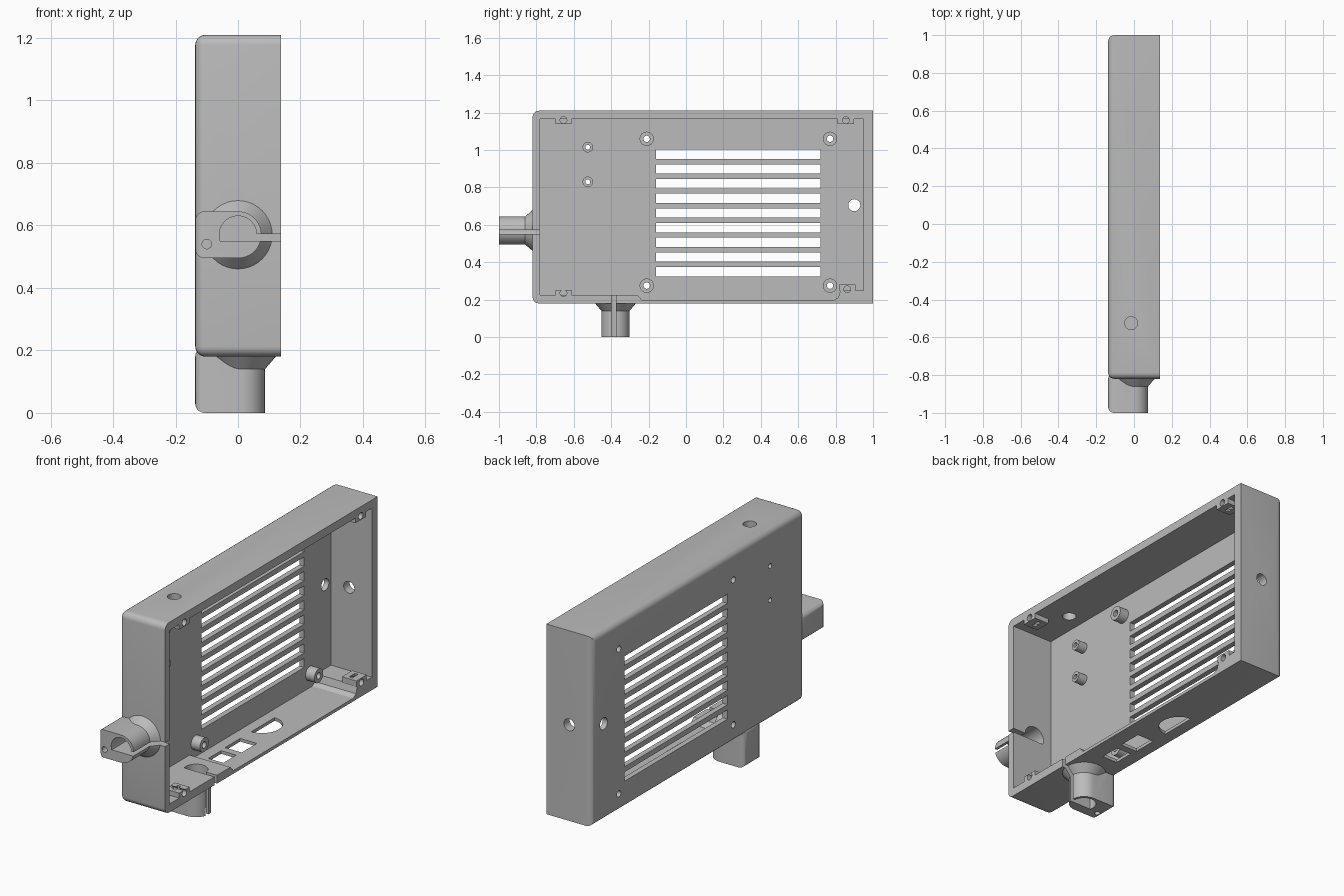
import bpy, bmesh, math
from mathutils import Matrix, Vector

cube = bpy.data.objects.get("Cube")
if cube:
    bpy.data.objects.remove(cube, do_unlink=True)

GREY = (0.5, 0.5, 0.5, 1)
mat = bpy.data.materials.new("light grey plastic")
mat.use_nodes = True
mat.diffuse_color = GREY
mat.node_tree.nodes["Principled BSDF"].inputs["Base Color"].default_value = GREY

XB, XF = -0.137, 0.137      # back plate face, open rim
PLATE = -0.108              # inner face of the back plate
Y0, Z0, Z1 = -0.82, 0.18, 1.21


def finish(name, bm):
    bmesh.ops.recalc_face_normals(bm, faces=bm.faces)
    me = bpy.data.meshes.new(name)
    bm.to_mesh(me)
    bm.free()
    me.materials.append(mat)
    ob = bpy.data.objects.new(name, me)
    bpy.context.collection.objects.link(ob)
    return ob


def place(axis, p, t):
    """Put a 2D point p at distance t along an axis."""
    v = list(p)
    v.insert("xyz".index(axis), t)
    return Vector(v)


def prism(name, pts, axis, lo, hi):
    bm = bmesh.new()
    a = [bm.verts.new(place(axis, p, lo)) for p in pts]
    b = [bm.verts.new(place(axis, p, hi)) for p in pts]
    bm.faces.new(a)
    bm.faces.new(b)
    for i in range(len(pts)):
        j = (i + 1) % len(pts)
        bm.faces.new((a[i], a[j], b[j], b[i]))
    return finish(name, bm)


def arc(c, r, a0, a1, n):
    angles = [math.radians(a0 + (a1 - a0) * i / n) for i in range(n + 1)]
    return [(c[0] + r * math.cos(a), c[1] + r * math.sin(a)) for a in angles]


def cylinder(name, c, axis, lo, hi, r, r_hi=None):
    bm = bmesh.new()
    turn = {"x": Matrix.Rotation(math.pi / 2, 4, "Y"),
            "y": Matrix.Rotation(-math.pi / 2, 4, "X"), "z": Matrix()}[axis]
    bmesh.ops.create_cone(bm, cap_ends=True, segments=40, radius1=r,
                          radius2=r if r_hi is None else r_hi, depth=hi - lo,
                          matrix=Matrix.Translation(place(axis, c, (lo + hi) / 2)) @ turn)
    return finish(name, bm)


def box(name, lo, hi, r=0, rounded=None):
    bm = bmesh.new()
    bmesh.ops.create_cube(bm, size=1)
    for v in bm.verts:
        v.co = [(l + h) / 2 + (h - l) * c for l, h, c in zip(lo, hi, v.co)]
    if rounded:
        edges = [e for e in bm.edges if rounded(e.verts[0].co, e.verts[1].co)]
        bmesh.ops.bevel(bm, geom=edges, offset=r, segments=5, profile=0.5, affect="EDGES")
    return finish(name, bm)


def combine(cutter, targets, op="DIFFERENCE"):
    for ob in targets:
        m = ob.modifiers.new("b", "BOOLEAN")
        m.operation, m.solver, m.object = op, "EXACT", cutter
        bpy.context.view_layer.update()
        me = bpy.data.meshes.new_from_object(
            ob.evaluated_get(bpy.context.evaluated_depsgraph_get()))
        ob.modifiers.clear()
        ob.data = me
    bpy.data.objects.remove(cutter, do_unlink=True)


def at_back(a, b):
    return abs(a.x - XB) < 1e-4 and abs(b.x - XB) < 1e-4


def case_edge(a, b):
    front_corner = abs(a.y - Y0) < 1e-4 and abs(b.y - Y0) < 1e-4 and abs(a.x - b.x) > 0.1
    return at_back(a, b) or front_corner


# Open tray with a rounded back
shell = box("case_shell", (XB, Y0, Z0), (XF, 1, Z1), 0.033, case_edge)
cavity = [(-0.78, 0.225), (-0.26, 0.225), (-0.235, 0.197), (0.79, 0.197), (0.815, 0.212),
          (0.825, 0.25), (0.95, 0.25), (0.95, 1.165), (-0.78, 1.165)]
combine(prism("cutter", cavity, "x", PLATE, 0.2), [shell])
parts = [shell]

# Ventilation slots
for i in range(9):
    z = 0.325 + i * 0.0784
    combine(box("cutter", (-0.2, -0.16, z), (-0.05, 0.72, z + 0.05)), [shell])

# Round holes in the plate, the rear wall and the top wall
combine(cylinder("cutter", (0.9, 0.705), "x", -0.2, -0.05, 0.032), [shell])
combine(cylinder("cutter", (0, 0.7), "y", 0.9, 1.1, 0.032), [shell])
combine(cylinder("cutter", (-0.015, -0.525), "z", 1.1, 1.3, 0.034), [shell])

# Connector openings in the floor
for y, w, h in ((-0.135, 0.055, 0.045), (0.025, 0.065, 0.05)):
    combine(box("cutter", (-h, y - w, 0.1), (h, y + w, 0.21)), [shell])
half_round = [(-0.05 + 0.95 * x, y) for x, y in arc((0, 0.285), 0.1, -90, 90, 20)]
combine(prism("cutter", half_round, "z", 0.1, 0.21), [shell])

# Screw standoffs on the plate
posts = [(y, z, 0.038, 0.017) for y in (-0.21, 0.77) for z in (0.275, 1.06)]
posts += [(-0.525, z, 0.028, 0.013) for z in (0.83, 1.015)]
for y, z, r, hole in posts:
    post = cylinder("standoff", (y, z), "x", PLATE - 0.005, -0.055, r)
    combine(cylinder("cutter", (y, z), "x", -0.2, 0, hole), [post, shell])
    parts.append(post)

# Lid screw tabs with nut pockets
for y, z, lo, hi in ((-0.655, 1.16, 1.138, 1.167), (0.855, 1.16, 1.138, 1.167),
                     (-0.655, 0.235, 0.223, 0.252), (0.862, 0.255, 0.248, 0.28)):
    tab = box("lid_tab", (0.05, y - 0.044, lo), (XF, y + 0.044, hi))
    combine(box("cutter", (0.08, y - 0.025, lo - 0.01), (0.1, y + 0.025, hi + 0.01)), [tab])
    combine(cylinder("cutter", (y, z), "x", 0.04, 0.2, 0.018), [tab, shell])
    parts.append(tab)


# Cable sleeves: flared tube, side block, D-shaped bore, slit and screw hole
def sleeve(name, axis, cx, c, end, wall):
    r = 0.075
    ob = box(name, place(axis, (XB, c - r), end), place(axis, (cx, c + r), wall + 0.03),
             0.03, at_back)
    combine(cylinder("tube", (cx, c), axis, end, wall + 0.02, r), [ob], "UNION")
    combine(cylinder("flare", (cx, c), axis, wall - 0.04, wall + 0.01, r, 0.118), [ob], "UNION")
    bore = arc((cx, c), 0.06, -19.5, 199.5, 28)
    combine(prism("cutter", bore, axis, end - 0.1, wall + 0.08), [ob, shell])
    combine(box("cutter", place(axis, (cx + 0.02, c - 0.02), end - 0.1),
                place(axis, (0.2, c + 0.002), wall + 0.06)), [ob, shell])
    combine(cylinder("cutter", (-0.1, c - 0.03), axis, end - 0.1, end + 0.12, 0.015), [ob])
    parts.append(ob)


sleeve("front_cable_sleeve", "y", 0, 0.57, -1, Y0)
sleeve("bottom_cable_sleeve", "z", 0.012, -0.377, 0, Z0)

# Smooth the round parts, keep the edges crisp
bpy.ops.object.select_all(action="DESELECT")
for ob in parts:
    ob.select_set(True)
bpy.context.view_layer.objects.active = shell
bpy.ops.object.shade_smooth_by_angle(angle=math.radians(30))
